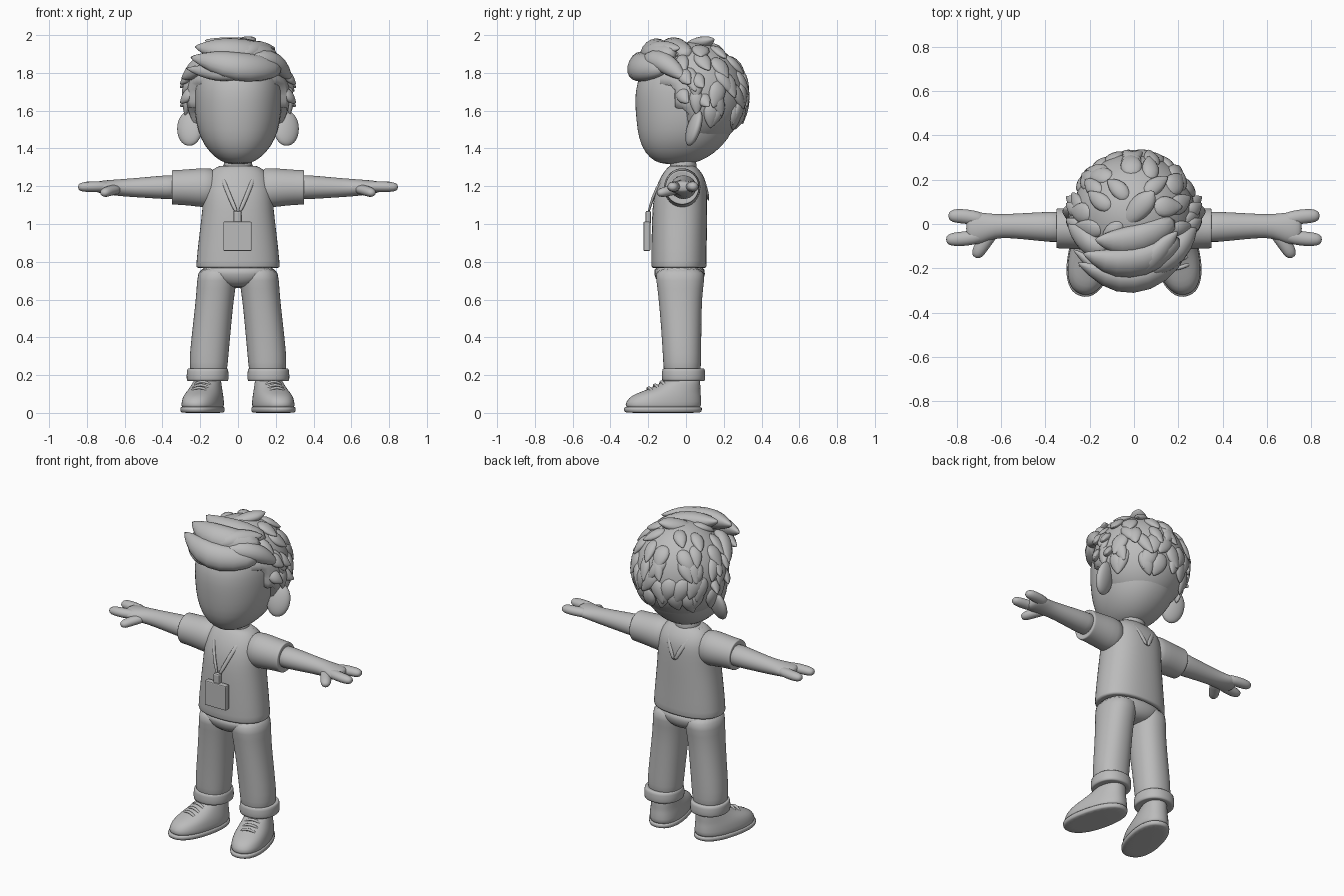
import bpy, bmesh, math, random
from mathutils import Vector, Matrix

random.seed(4)
grey = bpy.data.materials.new("plain_grey")
grey.diffuse_color = (0.5, 0.5, 0.5, 1)


def finish(name, bm, mirror=False, sub=1, smooth=True):
    bmesh.ops.recalc_face_normals(bm, faces=bm.faces)
    me = bpy.data.meshes.new(name)
    bm.to_mesh(me)
    bm.free()
    me.materials.append(grey)
    for p in me.polygons:
        p.use_smooth = smooth
    ob = bpy.data.objects.new(name, me)
    bpy.context.collection.objects.link(ob)
    if mirror:
        ob.modifiers.new("mirror", 'MIRROR').use_mirror_merge = False
    if sub:
        s = ob.modifiers.new("subdivide", 'SUBSURF')
        s.levels = s.render_levels = sub
    return ob


def skin(bm, rings):
    """Bridge rings of points into a closed tube."""
    vs = [[bm.verts.new(p) for p in r] for r in rings]
    n = len(vs[0])
    for a, b in zip(vs, vs[1:]):
        for i in range(n):
            bm.faces.new((a[i], a[(i + 1) % n], b[(i + 1) % n], b[i]))
    bm.faces.new(vs[0][::-1])
    bm.faces.new(vs[-1])


def loft(name, sections, axis='z', power=2.0, n=24, matrix=None, **kw):
    """Sections: position along axis, two centre values, two radii."""
    rings = []
    for t, a, b, ra, rb in sections:
        ring = []
        for i in range(n):
            c, s = math.cos(math.tau * i / n), math.sin(math.tau * i / n)
            u = a + ra * math.copysign(abs(c) ** (2 / power), c)
            v = b + rb * math.copysign(abs(s) ** (2 / power), s)
            ring.append((u, v, t) if axis == 'z' else (t, u, v))
        rings.append(ring)
    bm = bmesh.new()
    skin(bm, rings)
    if matrix:
        bm.transform(matrix)
    return finish(name, bm, **kw)


def strand(bm, pts, width, thick, taper, about=None, n=8):
    """Flattened tube along pts, its flat side facing away from a centre."""
    pts = [Vector(p) for p in pts]
    rings = []
    for i, p in enumerate(pts):
        tan = (pts[min(i + 1, len(pts) - 1)] - pts[max(i - 1, 0)]).normalized()
        out = Vector((0, 0, 1)) if about is None else p - Vector(about)
        side = tan.cross(out).normalized()
        out = side.cross(tan)
        w, t = width * taper[i] * 1.06, thick * taper[i] * 1.06
        rings.append([p + side * w * math.cos(math.tau * k / n)
                      + out * t * math.sin(math.tau * k / n) for k in range(n)])
    skin(bm, rings)


def box(name, centre, size, bevel):
    bm = bmesh.new()
    bmesh.ops.create_cube(bm, size=1, matrix=Matrix.Translation(centre) @ Matrix.Diagonal((*size, 1)))
    bmesh.ops.bevel(bm, geom=bm.edges[:], offset=bevel, segments=2, affect='EDGES', profile=0.5)
    return finish(name, bm, sub=0, smooth=False)


# Shirt body and sleeves
loft("shirt", [(.768, 0, -.037, .205, .13), (.766, 0, -.037, .222, .147), (.785, 0, -.037, .224, .148),
               (.95, 0, -.036, .206, .147), (1.08, 0, -.033, .189, .147), (1.16, 0, -.028, .186, .141),
               (1.22, 0, -.02, .177, .13), (1.27, 0, -.018, .155, .105), (1.305, 0, -.02, .115, .073),
               (1.31, 0, -.02, .08, .06)], power=2.3)
loft("sleeve", [(.1, -.02, 1.19, .09, .105), (.18, -.02, 1.192, .1, .106), (.26, -.02, 1.194, .094, .096),
                (.335, -.02, 1.194, .09, .092), (.348, -.02, 1.194, .091, .093), (.352, -.02, 1.194, .085, .087),
                (.345, -.02, 1.194, .07, .07)], axis='x', mirror=True)

# Arms with palms, fingers and thumbs
loft("arm", [(.3, -.015, 1.195, .07, .065), (.37, -.013, 1.195, .07, .065), (.5, -.01, 1.193, .059, .054),
             (.6, -.008, 1.192, .052, .047), (.655, -.014, 1.193, .061, .042), (.71, -.02, 1.195, .076, .036),
             (.745, -.02, 1.196, .068, .03), (.757, -.02, 1.196, .04, .018)], axis='x', mirror=True)
bm = bmesh.new()
end = (1, 1, 1, .9, .4)
strand(bm, [(.67, .015, 1.198), (.73, .03, 1.198), (.78, .036, 1.198), (.82, .037, 1.198), (.838, .037, 1.197)],
       .034, .029, end)
strand(bm, [(.67, -.045, 1.198), (.73, -.062, 1.198), (.78, -.068, 1.197), (.83, -.07, 1.196), (.848, -.07, 1.195)],
       .034, .029, end)
strand(bm, [(.63, -.025, 1.187), (.665, -.07, 1.18), (.69, -.105, 1.172), (.708, -.135, 1.165), (.715, -.152, 1.16)],
       .033, .028, end)
finish("fingers", bm, mirror=True)

# Trousers: hips, legs and turned-up cuffs
loft("hips", [(.66, 0, -.03, .06, .08), (.69, 0, -.032, .14, .12), (.73, 0, -.034, .2, .137),
              (.79, 0, -.035, .205, .14)], power=2.3)
loft("trouser_leg", [(.78, .105, -.033, .104, .135), (.7, .112, -.03, .106, .128), (.62, .121, -.031, .101, .116),
                     (.45, .139, -.025, .102, .107), (.3, .154, -.021, .104, .102), (.235, .156, -.02, .1, .1),
                     (.19, .156, -.02, .09, .09)], power=2.2, mirror=True)
loft("trouser_cuff", [(.172, .161, -.013, .085, .085), (.165, .161, -.013, .107, .11), (.175, .161, -.013, .113, .117),
                      (.225, .161, -.013, .111, .115), (.238, .161, -.013, .106, .11),
                      (.232, .161, -.013, .09, .09)], power=2.2, mirror=True)
loft("ankle", [(.11, .155, 0, .065, .07), (.22, .155, 0, .07, .075)], mirror=True)

# Shoes turned outwards, with soles and laces
splay = Matrix.Translation((.157, 0, 0)) @ Matrix.Rotation(math.radians(14), 4, 'Z')
loft("shoe", [(z, 0, (f + b) / 2, w, (b - f) / 2) for z, f, b, w in (
    (.015, -.325, .078, .1), (.04, -.333, .084, .102), (.08, -.315, .082, .098), (.105, -.265, .078, .09),
    (.125, -.205, .077, .083), (.15, -.15, .077, .075), (.178, -.105, .075, .068), (.18, -.08, .06, .05))],
     power=2.3, matrix=splay, mirror=True)
loft("sole", [(0, 0, -.125, .098, .2), (.003, 0, -.126, .105, .21), (.03, 0, -.126, .107, .214),
              (.034, 0, -.126, .1, .205)], power=2.3, matrix=splay, mirror=True)
bm = bmesh.new()
for y, z in ((-.13, .163), (-.165, .146), (-.2, .131)):
    strand(bm, [(-.055, y + .006, z - .03), (-.035, y, z - .004), (0, y - .004, z + .005),
                (.035, y, z - .004), (.055, y + .006, z - .03)], .01, .009, (.8, 1, 1, 1, .8), n=6)
bm.transform(splay)
finish("shoe_laces", bm, mirror=True)

# Neck strap, clip and badge
bm = bmesh.new()
strand(bm, [(.1, .02, 1.3), (.106, -.05, 1.3), (.078, -.137, 1.232), (.043, -.177, 1.14), (.004, -.2, 1.055)],
       .012, .007, (1,) * 5, about=(0, 0, 1.12))
strand(bm, [(.1, -.02, 1.305), (.088, .055, 1.287), (.05, .106, 1.215), (.0, .12, 1.115)],
       .014, .008, (1,) * 4, about=(0, -.02, 1.12))
finish("neck_strap", bm, mirror=True)
box("strap_clip", (-.003, -.2, 1.035), (.044, .03, .07), .01)
box("badge", (-.003, -.207, .935), (.15, .036, .155), .006)

# Neck, head and ears
loft("neck", [(1.25, 0, -.015, .085, .075), (1.31, 0, -.015, .075, .07), (1.38, 0, -.015, .075, .07)])
loft("head", [(1.316, 0, -.05, .04, .06), (1.33, 0, -.047, .09, .12), (1.375, 0, -.032, .148, .185),
              (1.45, 0, -.012, .201, .24), (1.55, 0, .004, .226, .268), (1.65, 0, .014, .234, .286),
              (1.75, 0, .015, .233, .28), (1.84, 0, .02, .2, .23), (1.9, 0, .02, .12, .14),
              (1.915, 0, .02, .03, .04)], power=2.15, n=32)
bm = bmesh.new()
bmesh.ops.create_uvsphere(bm, u_segments=24, v_segments=14, radius=1, matrix=Matrix.Translation((.255, .042, 1.508))
                          @ Matrix.Rotation(-.3, 4, 'X') @ Matrix.Rotation(.3, 4, 'Z')
                          @ Matrix.Diagonal((.07, .032, .098, 1)))
finish("ear", bm, mirror=True, sub=0)

# Hair cap, sunk below the skin in front of the hairline
C = Vector((0, .045, 1.68))
R = Vector((.275, .272, .285))
bm = bmesh.new()
bmesh.ops.create_uvsphere(bm, u_segments=48, v_segments=28, radius=1)
for v in bm.verts:
    p = Vector(a * b for a, b in zip(v.co, R))
    q = p + C
    hairline = -1 if q.z > 1.74 else (-.07 if q.z > 1.6 else .0)
    v.co = C + p * (1 if q.y > hairline else .78)
finish("hair_cap", bm, sub=0)


def on_cap(theta, phi, lift):
    d = Vector((math.sin(theta) * math.sin(phi), math.sin(theta) * math.cos(phi), math.cos(theta)))
    return C + Vector(a * b for a, b in zip(d, R)) * lift


# Pointed locks in rows over the crown, back and sides
bm = bmesh.new()
leaf = (.5, 1, .85, .04)
for theta, count, span in ((.3, 6, 2.6), (.7, 9, 2.3), (1.05, 12, 1.95), (1.35, 12, 1.6), (1.65, 10, 1.4)):
    for i in range(count):
        phi = span * (2 * (i + .5) / count - 1) + random.uniform(-.1, .1)
        t0 = theta + random.uniform(-.1, .1)
        turn = random.uniform(-.35, .35)
        lift = random.uniform(1.03, 1.1)
        path = [on_cap(t0 + .52 * k, phi + turn * k, m)
                for k, m in ((0, .95), (.35, .995), (.7, 1.015), (1, lift))]
        strand(bm, path, random.uniform(.04, .056), .026, leaf, about=C)
finish("hair_locks", bm)

# Large swept front locks: path, width, thickness
fat = (.55, .95, 1, .8, .06)
swept = [
    ([(.23, -.1, 1.83), (.12, -.215, 1.825), (-.01, -.262, 1.83), (-.13, -.24, 1.86), (-.26, -.17, 1.885)], .085, .065),
    ([(.21, -.06, 1.89), (.1, -.15, 1.905), (-.03, -.18, 1.915), (-.13, -.17, 1.925), (-.235, -.13, 1.94)], .085, .065),
    ([(.19, .02, 1.89), (.08, -.05, 1.93), (-.02, -.08, 1.935), (-.1, -.08, 1.945), (-.18, -.07, 1.975)], .075, .055),
    ([(.06, -.24, 1.8), (-.04, -.262, 1.795), (-.12, -.235, 1.8), (-.19, -.18, 1.81), (-.28, -.11, 1.825)], .045, .04),
    ([(.05, -.22, 1.86), (.13, -.18, 1.88), (.2, -.12, 1.86), (.245, -.05, 1.81), (.285, .0, 1.76)], .06, .05),
    ([(-.12, -.12, 1.88), (-.18, -.11, 1.86), (-.22, -.07, 1.83), (-.26, -.03, 1.79), (-.3, .0, 1.77)], .06, .045),
    ([(.0, -.22, 1.89), (.05, -.19, 1.92), (.1, -.14, 1.93), (.15, -.08, 1.93), (.2, -.03, 1.93)], .055, .04),
    ([(-.05, .0, 1.93), (.0, .05, 1.95), (.04, .09, 1.96), (.07, .12, 1.97), (.09, .15, 1.98)], .055, .035),
]
bm = bmesh.new()
for path, width, thick in swept:
    strand(bm, path, width, thick, fat, about=(0, 0, 1.7))
finish("front_hair", bm)

# Short side tufts curling outwards
bm = bmesh.new()
for y, z in ((-.02, 1.82), (.05, 1.8), (-.03, 1.72), (.08, 1.7)):
    strand(bm, [(.22, y, z), (.262, y + .01, z - .03), (.282, y + .02, z - .06), (.308, y + .045, z - .08)],
           .042, .026, leaf, about=C)
finish("side_tufts", bm, mirror=True)
